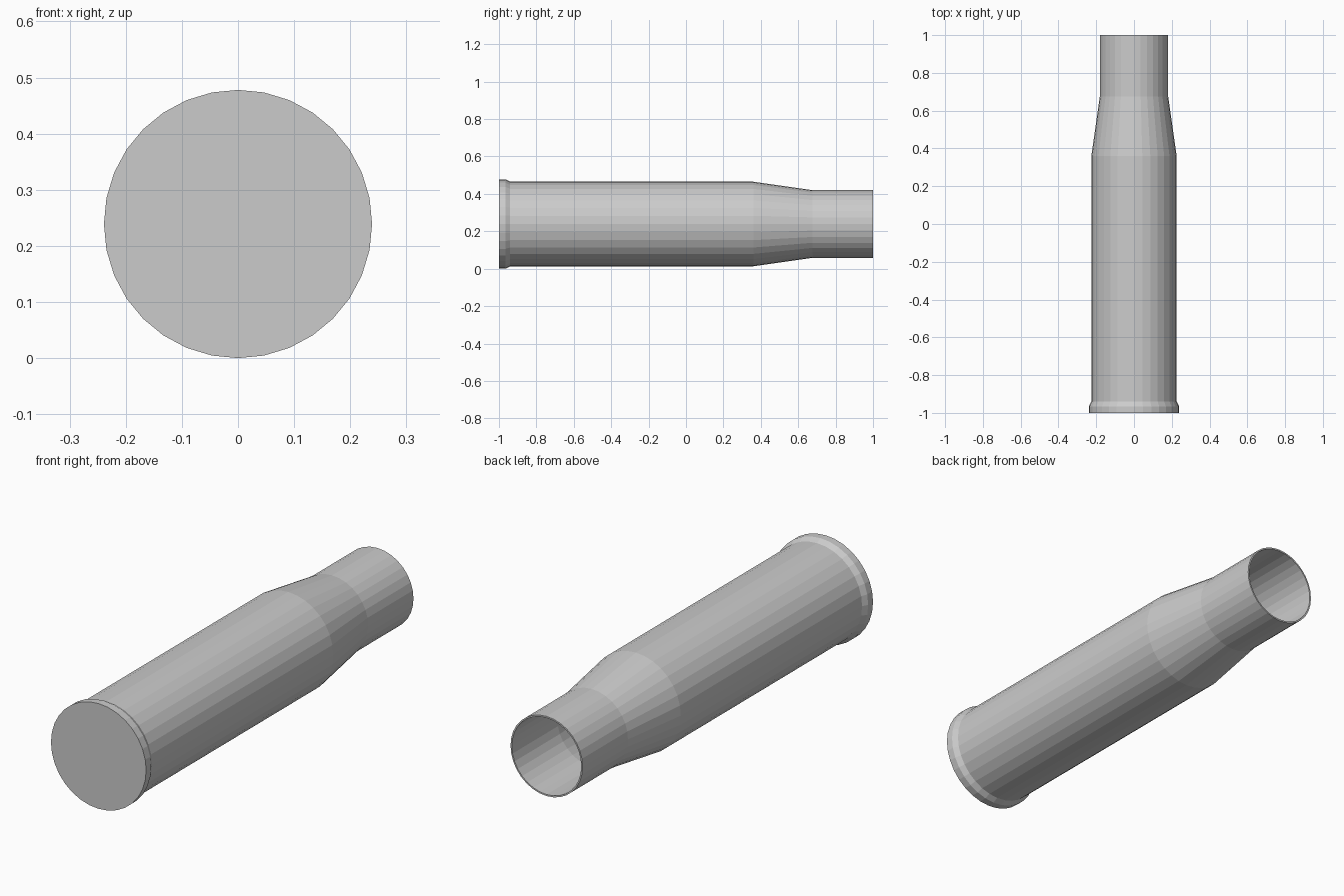
import bpy, bmesh
from math import sin, cos, tau

if "Cube" in bpy.data.objects:
    bpy.data.objects.remove(bpy.data.objects["Cube"])

SIDES = 32
CENTRE_Z = 0.239


def lathe_y(name, profile):
    """Spin (radius, y) points round the y axis; zero radius makes a cap."""
    bm = bmesh.new()
    rings = [[bm.verts.new((r * sin(tau * i / SIDES), y, r * cos(tau * i / SIDES)))
              for i in range(SIDES)] for r, y in profile]
    for a, b in zip(rings, rings[1:]):
        for i in range(SIDES):
            j = (i + 1) % SIDES
            bm.faces.new((a[i], a[j], b[j], b[i]))
    # Closed base outside and closed floor inside
    bm.faces.new(rings[0])
    bm.faces.new(rings[-1])
    bmesh.ops.recalc_face_normals(bm, faces=bm.faces)
    mesh = bpy.data.meshes.new(name)
    bm.to_mesh(mesh)
    bm.free()
    obj = bpy.data.objects.new(name, mesh)
    obj.location.z = CENTRE_Z
    bpy.context.collection.objects.link(obj)
    return obj


# Outer wall: base rim, body, shoulder, neck
outer = [(0.239, -1.0), (0.239, -0.965), (0.226, -0.94),
         (0.226, 0.36), (0.181, 0.675), (0.181, 1.0)]
# Inner wall: mouth back down to the floor
inner = [(0.174, 1.0), (0.174, 0.675), (0.219, 0.36), (0.219, -0.96)]
lathe_y("cartridge_case", outer + inner)
